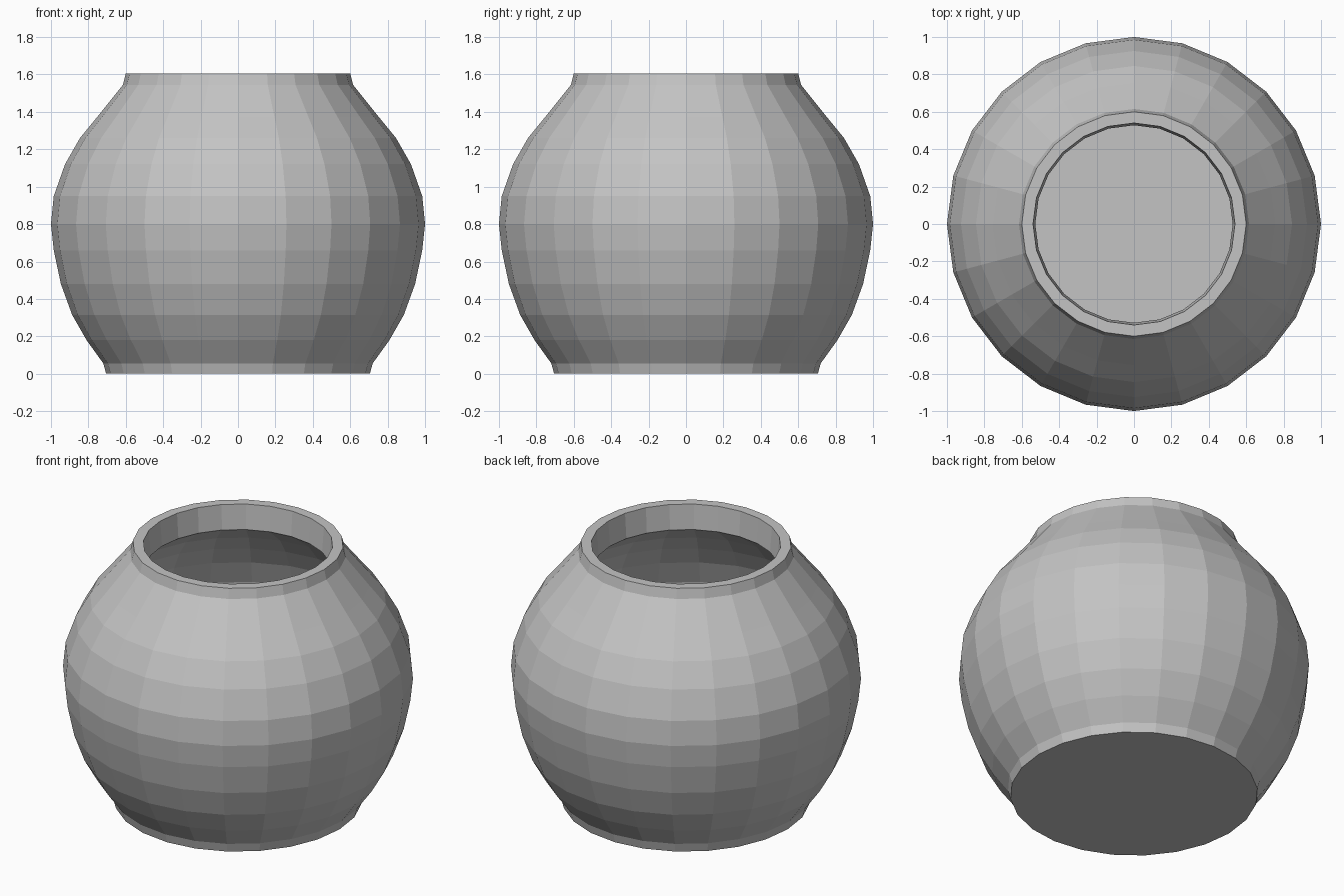
import bpy
import bmesh
from math import radians
from mathutils import Matrix, Vector

cube = bpy.data.objects.get("Cube")
if cube:
    bpy.data.objects.remove(cube, do_unlink=True)

SIDES = 24

# Plain grey clay
clay = bpy.data.materials.new("grey clay")
clay.use_nodes = True
grey = (0.55, 0.55, 0.55, 1)
clay.diffuse_color = grey
clay.node_tree.nodes["Principled BSDF"].inputs["Base Color"].default_value = grey

# Outer wall from foot to rim, as (radius, height)
outer = [(0.705, 0), (0.72, 0.055), (0.81, 0.18), (0.887, 0.315), (0.947, 0.48),
         (0.985, 0.66), (1, 0.8), (0.985, 0.95), (0.925, 1.12), (0.845, 1.26),
         (0.755, 1.37), (0.615, 1.545), (0.6, 1.605)]

# Inner wall from rim, down the neck and belly, to the floor
inner = [(0.54, 1.605), (0.528, 1.45), (0.7, 1.32), (0.79, 1.21), (0.86, 1.09),
         (0.918, 0.94), (0.932, 0.8), (0.918, 0.67), (0.88, 0.5), (0.825, 0.345),
         (0.75, 0.21), (0.66, 0.08)]


def lathe(name, profile, material):
    """Turn a profile round z and cap both of its ends."""
    bm = bmesh.new()
    rings = []
    for radius, height in profile:
        rings.append([bm.verts.new(Matrix.Rotation(radians(360 * i / SIDES), 3, 'Z')
                                   @ Vector((radius, 0, height))) for i in range(SIDES)])
    for low, high in zip(rings, rings[1:]):
        for i in range(SIDES):
            j = (i + 1) % SIDES
            bm.faces.new((low[i], low[j], high[j], high[i]))
    bm.faces.new(rings[0][::-1])
    bm.faces.new(rings[-1])
    bmesh.ops.recalc_face_normals(bm, faces=bm.faces)
    mesh = bpy.data.meshes.new(name)
    bm.to_mesh(mesh)
    bm.free()
    mesh.materials.append(material)
    obj = bpy.data.objects.new(name, mesh)
    bpy.context.collection.objects.link(obj)
    return obj


# Round hollow pot with a flat foot, faceted wall and open neck
lathe("pot", outer + inner, clay)
